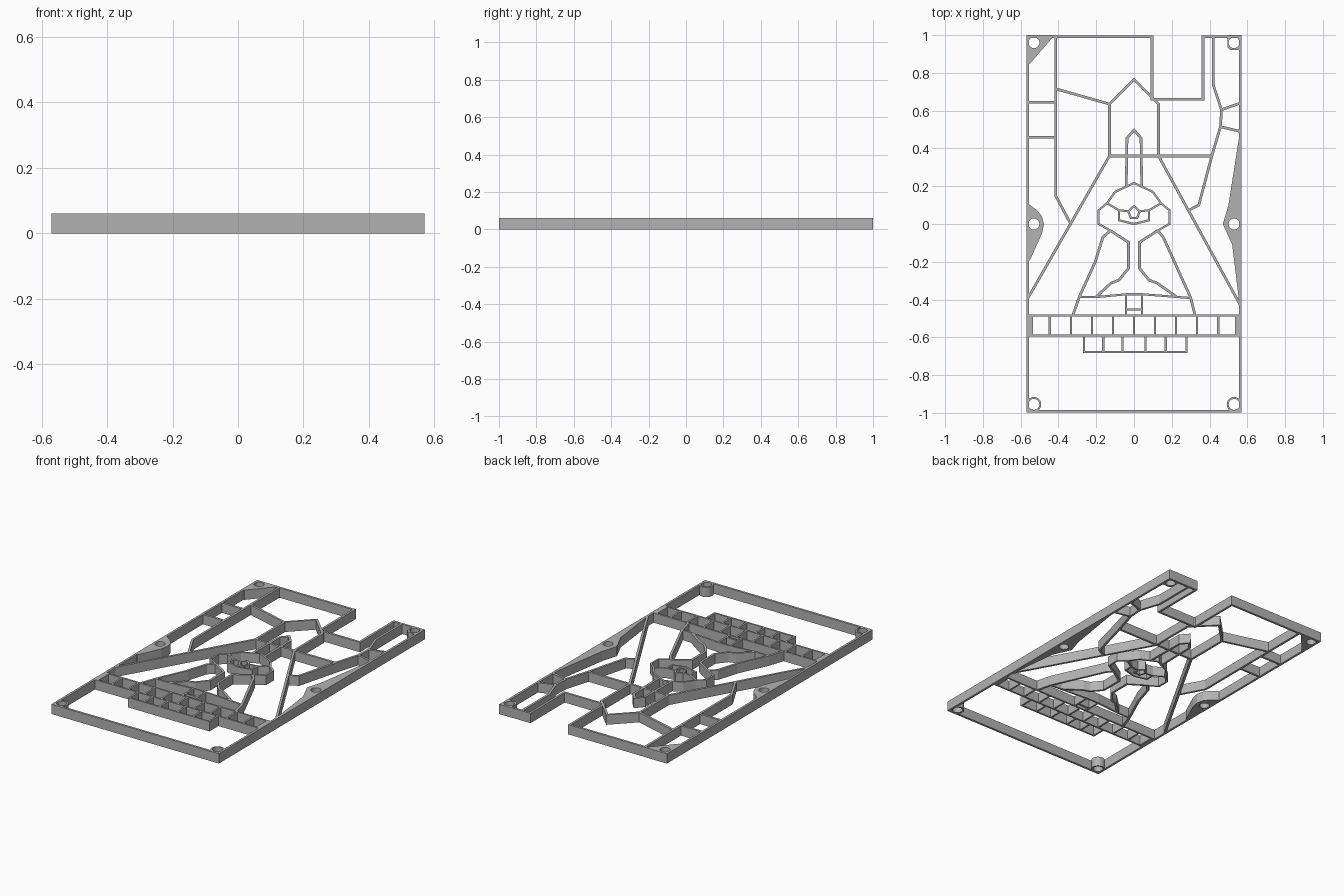
import bpy
import bmesh
from math import cos, sin, tau
from mathutils import Vector

HEIGHT = 0.06
WALL = 0.014
THIN = 0.011

default = bpy.data.objects.get("Cube")
if default:
    bpy.data.objects.remove(default, do_unlink=True)

grey = bpy.data.materials.new("plain grey")
grey.use_nodes = True
colour = (0.45, 0.45, 0.45, 1)
grey.diffuse_color = colour
grey.node_tree.nodes["Principled BSDF"].inputs["Base Color"].default_value = colour


def finish(name, bm):
    bmesh.ops.recalc_face_normals(bm, faces=bm.faces)
    mesh = bpy.data.meshes.new(name)
    bm.to_mesh(mesh)
    bm.free()
    mesh.materials.append(grey)
    obj = bpy.data.objects.new(name, mesh)
    bpy.context.scene.collection.objects.link(obj)
    return obj


def mirrored(points):
    return [(-x, y) for x, y in points]


def symmetric(points):
    """Continue a half outline that starts on the centre line to the other side."""
    return mirrored(points)[:0:-1] + points


def circle(centre, radius, sides=32):
    return [(centre[0] + radius * cos(tau * i / sides),
             centre[1] + radius * sin(tau * i / sides)) for i in range(sides)]


def wall(name, points, width=WALL, closed=False):
    """Upright ribbon with mitred corners along a plan path."""
    path = [Vector(p) for p in points]
    count = len(path)
    bm = bmesh.new()
    rings = []
    for i, p in enumerate(path):
        before = path[i - 1] if closed or i > 0 else None
        after = path[(i + 1) % count] if closed or i < count - 1 else None
        d_in = (p - before).normalized() if before is not None else None
        d_out = (after - p).normalized() if after is not None else None
        d_in = d_in if d_in is not None else d_out
        d_out = d_out if d_out is not None else d_in
        n_in = Vector((-d_in.y, d_in.x))
        n_out = Vector((-d_out.y, d_out.x))
        miter = (n_in + n_out).normalized()
        side = miter * (width / 2 / max(miter.dot(n_in), 0.4))
        corners = [(p + side, 0), (p - side, 0), (p - side, HEIGHT), (p + side, HEIGHT)]
        rings.append([bm.verts.new((c.x, c.y, z)) for c, z in corners])
    pairs = list(zip(rings, rings[1:]))
    if closed:
        pairs.append((rings[-1], rings[0]))
    else:
        bm.faces.new(rings[0])
        bm.faces.new(rings[-1])
    for a, b in pairs:
        for k in range(4):
            m = (k + 1) % 4
            bm.faces.new((a[k], a[m], b[m], b[k]))
    return finish(name, bm)


def pad(name, outline, hole=None, radius=0.029):
    """Solid plate, optionally with a round screw hole."""
    bm = bmesh.new()
    edges = []
    for loop in [outline] + ([circle(hole, radius)] if hole else []):
        verts = [bm.verts.new((x, y, 0)) for x, y in loop]
        edges += [bm.edges.new((v, verts[i - 1])) for i, v in enumerate(verts)]
    flat = bmesh.ops.triangle_fill(bm, use_beauty=True, use_dissolve=False, edges=edges)
    faces = [f for f in flat["geom"] if isinstance(f, bmesh.types.BMFace)]
    top = bmesh.ops.extrude_face_region(bm, geom=faces, use_keep_orig=True)
    lifted = [v for v in top["geom"] if isinstance(v, bmesh.types.BMVert)]
    bmesh.ops.translate(bm, verts=lifted, vec=(0, 0, HEIGHT))
    return finish(name, bm)


# Outer frame with the notch in the back edge
E, B = 0.563, 0.992
wall("outer_frame", [(-E, -B), (E, -B), (E, B), (0.365, B), (0.365, 0.66),
                     (0.095, 0.66), (0.095, B), (-E, B)], closed=True)

# Screw pads and bosses
HX = 0.53
pad("back_right_pad", [(-0.57, 1), (-0.42, 1), (-0.55, 0.85), (-0.57, 0.85)], (-HX, 0.96))
pad("back_left_pad", [(0.57, 1), (0.57, 0.92), (0.51, 0.92), (0.494, 0.936), (0.494, 1)],
    (HX, 0.96))
pad("middle_right_pad", [(-0.57, 0.11), (-0.55, 0.1), (-0.51, 0.07), (-0.487, 0.04),
                         (-0.477, 0), (-0.487, -0.05), (-0.55, -0.19), (-0.57, -0.2)],
    (-HX, 0))
pad("middle_left_pad", [(0.57, 0.48), (0.558, 0.47), (0.5, 0.1), (0.47, 0), (0.52, -0.11),
                        (0.555, -0.4), (0.57, -0.4)], (HX, 0))
for side, sign in (("left", 1), ("right", -1)):
    centre = (sign * HX, -0.955)
    pad("front_boss_" + side, circle(centre, 0.039), centre)

# Side panel ribs
wall("right_long_rib", [(-0.415, B), (-0.415, 0.15), (-0.335, 0)])
for i, y in enumerate((0.645, 0.46)):
    wall(f"right_cross_rib_{i}", [(-E, y), (-0.415, y)])
wall("right_slanted_rib", [(-0.412, 0.715), (-0.13, 0.635)])
wall("left_long_rib", [(0.42, B), (0.42, 0.735), (0.463, 0.605), (0.458, 0.515),
                       (0.412, 0.36), (0.343, 0.1), (0.285, 0.07)])
wall("left_upper_cross_rib", [(0.463, 0.605), (E, 0.64)])
wall("left_lower_cross_rib", [(0.458, 0.515), (E, 0.49)])

# Pointed tower and the large triangle below it
wall("tower", symmetric([(0, 0.765), (0.13, 0.635), (0.13, 0.36)]))
wall("tower_base", [(-0.13, 0.36), (0.412, 0.36)])
wall("triangle_right", [(-0.13, 0.36), (-E, -0.395)])
wall("triangle_left", [(0.13, 0.36), (E, -0.43)])

# Helmet, crest and face
wall("crest", symmetric([(0, 0.497), (0.037, 0.455), (0.041, 0.2)]))
wall("helmet", symmetric([(0, 0.217), (0.1, 0.17), (0.143, 0.11), (0.187, 0.073),
                          (0.187, 0), (0.125, -0.035)]), THIN)
visor = [(0.143, 0.11), (0.08, 0.073), (0.08, 0.02), (0, 0)]
wall("face_left", visor, THIN)
wall("face_right", mirrored(visor), THIN)
wall("nose", [(0, 0.095), (0.03, 0.067), (0.017, 0.032), (-0.017, 0.032), (-0.03, 0.067)],
     THIN, closed=True)
cheek = [(0.08, 0.073), (0.03, 0.067)]
wall("cheek_left", cheek, THIN)
wall("cheek_right", mirrored(cheek), THIN)

# Torso
chest = [(0.125, -0.035), (0.029, -0.097), (0.029, -0.235), (0.08, -0.297),
         (0.122, -0.313), (0.225, -0.385)]
wall("chest_left", chest)
wall("chest_right", mirrored(chest[:-1]) + [(-0.2, -0.385)])
wall("flank_left", [(0.125, -0.035), (0.155, -0.07), (0.3, -0.39), (0.324, -0.485)])
wall("flank_right", [(-0.125, -0.035), (-0.165, -0.07), (-0.205, -0.2), (-0.29, -0.387),
                     (-0.324, -0.485)])
wall("belt", [(-0.293, -0.387), (-0.2, -0.387), (-0.04, -0.372), (0.045, -0.372),
              (0.3, -0.392)], THIN)
for side, sign in (("left", 1), ("right", -1)):
    wall("buckle_" + side, [(sign * 0.042, -0.372), (sign * 0.042, -0.485)], THIN)
wall("buckle_bar", [(-0.042, -0.452), (0.042, -0.452)], THIN)

# Two rows of cells along the front
TOP, MID, LOW = -0.485, -0.59, -0.677
for name, y in (("top", TOP), ("middle", MID)):
    wall("cell_rail_" + name, [(-E, y), (E, y)], THIN)
for i in range(-4, 5):
    wall(f"cell_divider_{i + 4}", [(i * 0.1115, TOP), (i * 0.1115, MID)], THIN)
for side, sign in (("left", 1), ("right", -1)):
    x = sign * 0.553
    wall("cell_end_" + side, [(x, TOP), (x, MID)], 0.034)
wall("lower_cells", [(-0.265, MID), (-0.265, LOW), (0.278, LOW), (0.278, MID)], THIN)
for i, x in enumerate((-0.163, -0.06, 0.06, 0.168)):
    wall(f"lower_divider_{i}", [(x, MID), (x, LOW)], THIN)
